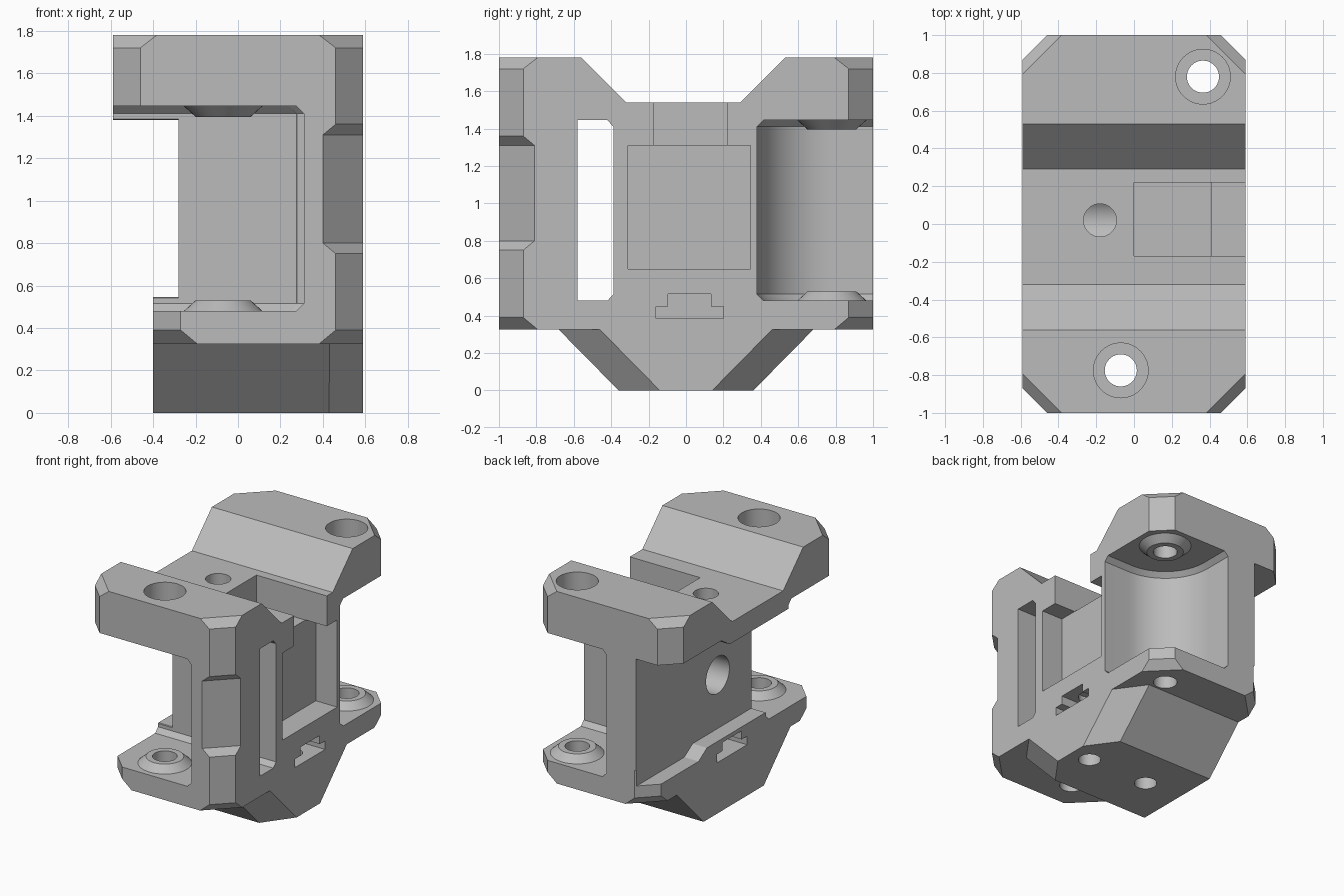
import bpy, bmesh, math

if "Cube" in bpy.data.objects:
    bpy.data.objects.remove(bpy.data.objects["Cube"], do_unlink=True)

grey = bpy.data.materials.new("light_grey_plastic")
grey.use_nodes = True
colour = (0.5, 0.5, 0.5, 1)
grey.diffuse_color = colour
grey.node_tree.nodes["Principled BSDF"].inputs["Base Color"].default_value = colour


def loft(name, rings):
    """Solid skinned through equal-length rings of points."""
    bm = bmesh.new()
    rows = [[bm.verts.new(p) for p in ring] for ring in rings]
    n = len(rows[0])
    for a, b in zip(rows, rows[1:]):
        for i in range(n):
            j = (i + 1) % n
            bm.faces.new((a[i], a[j], b[j], b[i]))
    bm.faces.new(rows[0])
    bm.faces.new(rows[-1])
    bmesh.ops.recalc_face_normals(bm, faces=bm.faces[:])
    mesh = bpy.data.meshes.new(name)
    bm.to_mesh(mesh)
    bm.free()
    mesh.materials.append(grey)
    ob = bpy.data.objects.new(name, mesh)
    bpy.context.collection.objects.link(ob)
    return ob


def along_x(name, profile, x0, x1):
    return loft(name, [[(x, y, z) for y, z in profile] for x in (x0, x1)])


def box(name, x, y, z):
    return along_x(name, [(y[0], z[0]), (y[1], z[0]), (y[1], z[1]), (y[0], z[1])], *x)


def turned(name, centre, levels, axis="z", n=40):
    """Round solid through (height, radius) levels on the z or x axis."""
    rings = []
    for h, r in levels:
        ring = []
        for i in range(n):
            a = math.tau * i / n
            u, v = centre[0] + r * math.cos(a), centre[1] + r * math.sin(a)
            ring.append((u, v, h) if axis == "z" else (h, u, v))
        rings.append(ring)
    return loft(name, rings)


# Main block: side outline with the V-shaped top and the tapered foot
outline = [(-1, 0.325), (-0.68, 0.325), (-0.36, 0), (0.36, 0), (0.68, 0.325), (1, 0.325),
           (1, 1.78), (0.53, 1.78), (0.29, 1.54), (-0.32, 1.54), (-0.56, 1.78), (-1, 1.78)]
body = along_x("carriage_body", outline, -0.59, 0.59)


def combine(tool, operation="DIFFERENCE"):
    tool.hide_render = True
    mod = body.modifiers.new("combine", "BOOLEAN")
    mod.operation, mod.solver, mod.object = operation, "EXACT", tool
    bpy.context.view_layer.objects.active = body
    bpy.ops.object.modifier_apply(modifier=mod.name)
    bpy.data.objects.remove(tool, do_unlink=True)


LOW, HIGH, EDGE = 0.48, 1.445, 0.035
pocket_levels = [(LOW, EDGE), (LOW + EDGE, 0), (HIGH - EDGE, 0), (HIGH, EDGE)]

# Front pocket: square, open to the front and right
rings = []
for z, i in pocket_levels:
    x, y = 0.31 - i, -0.385 - i
    rings.append([(-2, -2, z), (x, -2, z), (x, y - EDGE, z), (x - EDGE, y, z), (-2, y, z)])
combine(loft("front_pocket", rings))

# Back pocket: rounded inner corner, open to the back and left
rings = []
for z, i in pocket_levels:
    r = 0.4 - i
    arc = [math.pi + math.pi / 2 * k / 16 for k in range(17)]
    ring = [(0.365 + r * math.cos(a), 0.78 + r * math.sin(a), z) for a in arc]
    rings.append(ring + [(2, 0.78 - r, z), (2, 2, z), (0.365 - r, 2, z)])
combine(loft("back_pocket", rings))

# Side clearance under the top plate, with thicker middle ledges
combine(along_x("side_clearance", [
    (-2, LOW), (-0.45, LOW), (-0.38, 0.545), (0.32, 0.545), (0.42, LOW), (2, LOW),
    (2, HIGH), (0.42, HIGH), (0.32, 1.38), (-0.38, 1.38), (-0.45, HIGH), (-2, HIGH)], -2, -0.28))
combine(box("base_trim", (-2, -0.4), (-2, 2), (-1, 1)))

# Slot through the front leg
combine(along_x("leg_slot", [
    (-0.58, LOW), (-0.42, LOW), (-0.388, LOW + EDGE), (-0.388, HIGH - EDGE),
    (-0.42, HIGH), (-0.58, HIGH)], 0.2, 2))

# Clamp recess on the left side and its channel through the top
combine(box("clamp_recess", (0.41, 2), (-0.31, 0.345), (0.65, 1.31)))
combine(box("clamp_channel", (0, 2), (-0.17, 0.22), (1.309, 2)))

# T-shaped nut slots on both sides
tee = [(-0.16, 0.385), (0.2, 0.385), (0.2, 0.45), (0.135, 0.45),
       (0.135, 0.515), (-0.095, 0.515), (-0.095, 0.45), (-0.16, 0.45)]
for x0, x1 in ((0.3, 2), (-2, -0.2)):
    combine(along_x("nut_slot", tee, x0, x1))


def corner(cx, cy, sx, sy, levels):
    """Chamfer a vertical corner, with a cut width for each height."""
    rings = []
    for z, c in levels:
        rings.append([(cx - sx * (c + 0.1), cy + sy * 0.1, z),
                      (cx + sx * 0.1, cy - sy * (c + 0.1), z),
                      (cx + sx * 0.1, cy + sy * 0.1, z)])
    combine(loft("corner_chamfer", rings))


# Corner chamfers, wider at the top and bottom, with a flat label recess in front
foot = [(0.315, 0.22), (0.39, 0.13)]
head = [(1.72, 0.13), (1.79, 0.22)]
label = [(0.75, 0.13), (0.8, 0.19), (1.31, 0.19), (1.36, 0.13)]
corner(0.59, -1, 1, -1, foot + label + head)
corner(0.59, 1, 1, 1, foot + head)
for s in (-1, 1):
    corner(-0.59, s, -1, s, [(1.3, 0.13)] + head)
    corner(-0.4, s, -1, s, foot + [(0.6, 0.13)])

# Chamfers on the left edges of the tapered foot
for s in (-1, 1):
    rings = []
    for z in (-0.03, 0.325):
        y = 0.68 - (0.325 - z) * 0.985
        rings.append([(0.27, s * (y + 0.22), z), (0.75, s * (y - 0.44), z),
                      (0.75, s * (y + 0.22), z)])
    combine(loft("foot_chamfer", rings))

# Bolt holes with raised cone seats and counterbores
for cx, cy in ((-0.07, -0.775), (0.365, 0.78)):
    combine(turned("lower_seat", (cx, cy), [(0.45, 0.185), (LOW, 0.185), (0.53, 0.13)]), "UNION")
    combine(turned("upper_seat", (cx, cy), [(1.395, 0.13), (HIGH, 0.185), (1.48, 0.185)]), "UNION")
    combine(turned("bolt_hole", (cx, cy), [(0.1, 0.085), (2, 0.085)]))
    combine(turned("counterbore", (cx, cy), [(1.58, 0.145), (2, 0.145)]))

# Screw holes in the foot, the top plate and the right wall
for cx in (0.43, -0.09):
    combine(turned("foot_hole", (cx, 0.02), [(-1, 0.08), (0.56, 0.08)]))
combine(turned("top_hole", (-0.18, 0.02), [(0.95, 0.087), (2, 0.087)]))
combine(turned("wall_hole", (0.02, 0.95), [(-1, 0.14), (0.15, 0.14)], "x"))

bpy.ops.object.select_all(action="DESELECT")
body.select_set(True)
bpy.context.view_layer.objects.active = body
bpy.ops.object.shade_smooth_by_angle(angle=math.radians(25))
